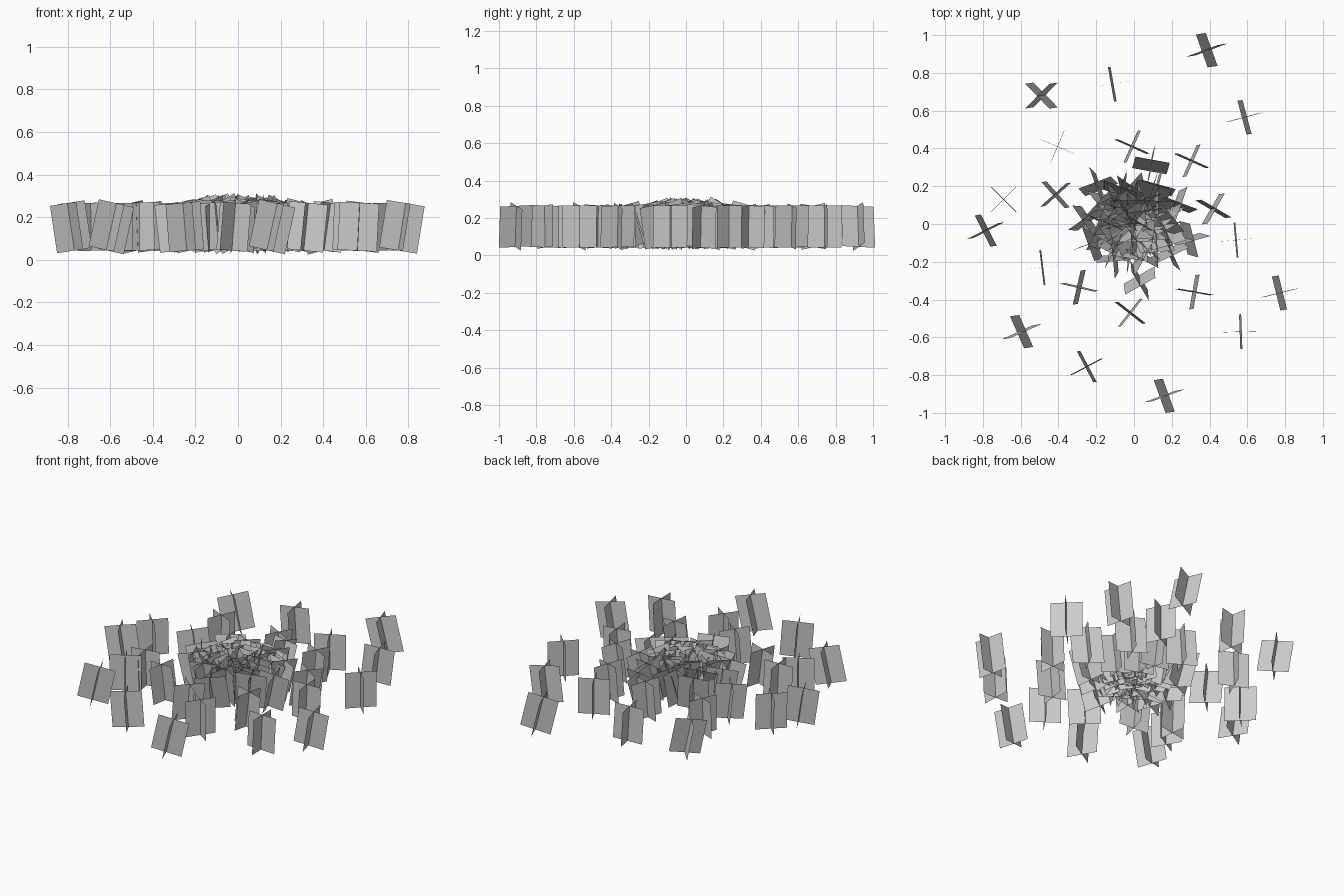
import bpy, math, random
from mathutils import Vector, Quaternion

if "Cube" in bpy.data.objects:
    bpy.data.objects.remove(bpy.data.objects["Cube"])

random.seed(7)
W, H = 0.185, 0.225   # card width and height

# Shared mesh: two upright cards crossing at right angles
verts, faces = [], []
for dx, dy in ((1, 0), (0, 1)):
    n = len(verts)
    for s, z in ((-1, -1), (1, -1), (1, 1), (-1, 1)):
        verts.append((s * dx * W / 2, s * dy * W / 2, z * H / 2))
    faces.append((n, n + 1, n + 2, n + 3))
card_mesh = bpy.data.meshes.new("crossed_cards")
card_mesh.from_pydata(verts, [], faces)


def tuft(name, x, y, z, yaw, lean_x, lean_y):
    ob = bpy.data.objects.new(name, card_mesh)
    bpy.context.collection.objects.link(ob)
    up = Vector((lean_x, lean_y, 1)).normalized()
    tilt = Vector((0, 0, 1)).rotation_difference(up)
    ob.rotation_mode = 'QUATERNION'
    ob.rotation_quaternion = tilt @ Quaternion((0, 0, 1), math.radians(yaw))
    ob.location = (x, y, z)


# Scattered outer tufts: x, y, yaw, sideways lean
far = [
    (.385, .92, 20, -.24), (-.115, .74, 10, -.06), (-.49, .68, 45, -.20),
    (.26, .55, 27, 0), (.585, .565, 15, .12), (.70, .23, 45, 0),
    (-.69, .13, -45, -.02), (-.785, -.035, 27, -.15), (-.54, -.355, 30, 0),
    (-.595, -.57, 24, .22), (.77, -.365, 14, .16), (.565, -.57, 2, .05),
    (.16, -.605, -35, 0), (-.25, -.755, 28, -.08), (.16, -.91, 20, .22),
]
near = [
    (-.405, .41, -23, .01), (-.01, .41, -24, .08), (.305, .335, -24, .09),
    (-.415, .155, 42, -.12), (.42, .08, -30, .14), (.54, -.085, 5, .04),
    (-.485, -.23, 7, -.04), (-.29, -.335, -13, -.12), (-.02, -.47, -38, .08),
    (.32, -.36, -10, .10),
]
for i, (x, y, yaw, lean) in enumerate(far + near):
    tuft(f"outer_tuft_{i}", x, y, 0.155, yaw, lean, lean * 0.15)

# Ring of leaning tufts around the dense centre
for i, (x, y, yaw) in enumerate([
        (.09, .31, -10), (.03, -.30, 30), (.29, -.08, 15), (-.22, -.10, 20),
        (-.19, .20, 20), (-.25, .02, 35), (.23, .10, -20), (.19, -.15, 25),
        (-.10, -.18, 5), (.12, .19, -15)]):
    tuft(f"ring_tuft_{i}", x, y, 0.16, yaw, x * 0.9, y * 0.9)

# Dense centre, spiralling inward and splaying more steeply
COUNT = 28
for i in range(COUNT):
    r = 0.19 * math.sqrt((i + 0.5) / COUNT)
    a = i * 2.39996
    d = a + random.uniform(-0.6, 0.6)
    lean = random.uniform(0.2, 0.6)
    tuft(f"centre_tuft_{i}", r * math.cos(a), r * math.sin(a), 0.17,
         random.uniform(0, 90), lean * math.cos(d), lean * math.sin(d))
